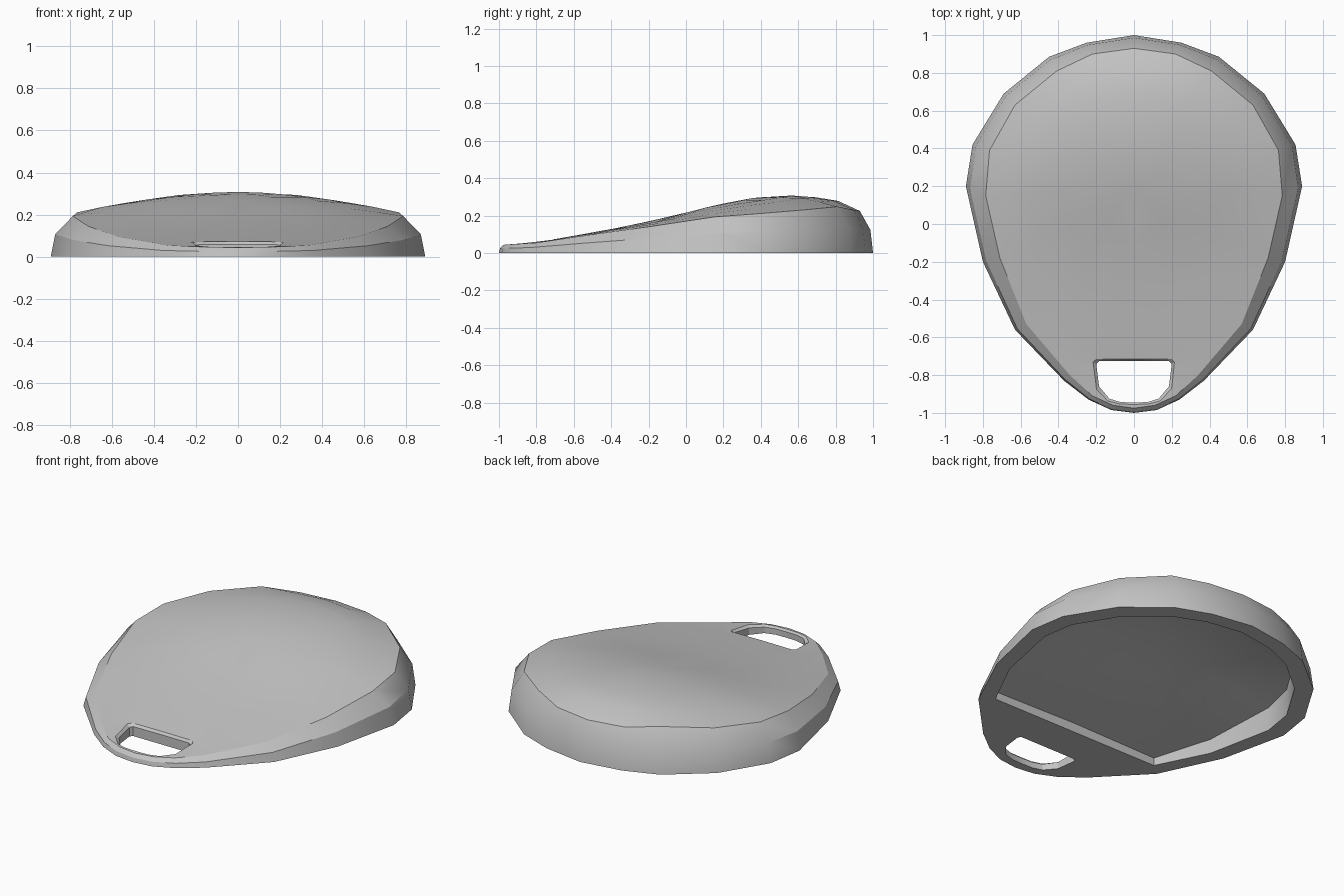
import bpy
import bmesh
import math

default = bpy.data.objects.get("Cube")
if default:
    bpy.data.objects.remove(default, do_unlink=True)

# Half outlines, running from the back to the front
BASE = [(0, 1), (.25, .96), (.45, .885), (.69, .69), (.855, .42), (.89, .2),
        (.8, -.2), (.63, -.56), (.37, -.83), (.24, -.93), (.12, -.985), (0, -1)]
CREASE = [(0, .93), (.22, .9), (.41, .81), (.63, .63), (.765, .39), (.785, .15),
          (.71, -.18), (.57, -.53), (.34, -.8), (.22, -.91), (.11, -.96), (0, -.975)]
CAVITY = [(0, .91), (.22, .875), (.4, .8), (.61, .625), (.76, .38), (.79, .19),
          (.71, -.2), (.56, -.5), (0, -.5)]
HOLE = [(0, -.725), (.185, -.725), (.2, -.74), (.185, -.86), (.13, -.925),
        (.07, -.943), (0, -.945)]
HOLE_RIM = [(0, -.712), (.2, -.712), (.217, -.732), (.2, -.875), (.14, -.938),
            (.075, -.955), (0, -.957)]
CROWN = [(-1, .04), (-.97, .045), (-.78, .06), (-.17, .17), (.1, .245),
         (.35, .295), (.6, .31), (.8, .285), (.93, .225)]
CAMBER = [(-.3, .03), (.15, .1), (.6, .19)]


def interp(table, t):
    if t <= table[0][0]:
        return table[0][1]
    for (a, va), (b, vb) in zip(table, table[1:]):
        if t <= b:
            return va + (vb - va) * (t - a) / (b - a)
    return table[-1][1]


def top_z(x, y):
    return interp(CROWN, y) - interp(CAMBER, y) * x * x


def full(half):
    return half + [(-x, y) for x, y in half[-2:0:-1]]


def ring(points, height):
    return [(x, y, height(x, y)) for x, y in points]


def shrink(points, f, cy):
    return [(x * f, cy + (y - cy) * f) for x, y in points]


def loft(name, rings, tip=None):
    """Join rings of equal length, closing the bottom and the top."""
    bm = bmesh.new()
    rows = [[bm.verts.new(p) for p in r] for r in rings]
    n = len(rows[0])
    for lo, hi in zip(rows, rows[1:]):
        for i in range(n):
            j = (i + 1) % n
            bm.faces.new((lo[i], lo[j], hi[j], hi[i]))
    bm.faces.new(rows[0])
    if tip:
        t = bm.verts.new(tip)
        for i in range(n):
            bm.faces.new((rows[-1][i], rows[-1][(i + 1) % n], t))
    else:
        bm.faces.new(rows[-1])
    bmesh.ops.recalc_face_normals(bm, faces=bm.faces)
    mesh = bpy.data.meshes.new(name)
    bm.to_mesh(mesh)
    bm.free()
    ob = bpy.data.objects.new(name, mesh)
    bpy.context.collection.objects.link(ob)
    return ob


# Egg-shaped shell: rim, rounded side wall, domed top
base, crease = full(BASE), full(CREASE)
mid = [(b[0] * .8 + c[0] * .2, b[1] * .8 + c[1] * .2, top_z(*c) * .55)
       for b, c in zip(base, crease)]
CY = .2
rings = [ring(base, lambda x, y: 0), mid, ring(crease, top_z)]
rings += [ring(shrink(crease, f, CY), top_z) for f in (.84, .68, .5, .25)]
shell = loft("shell", rings, (0, CY, top_z(0, CY)))

# Hollow underside, with a straight front wall
cav = full(CAVITY)
roof = lambda x, y: top_z(x, y) - .055
rings = [ring(cav, lambda x, y: -.1), ring(cav, roof)]
rings += [ring(shrink(cav, f, CY), roof) for f in (.75, .5, .25)]
cavity_cutter = loft("cavity_cutter", rings, (0, CY, roof(0, CY)))

# Strap hole with a chamfered upper rim
hole, rim = full(HOLE), full(HOLE_RIM)
hole_cutter = loft("hole_cutter", [
    ring(hole, lambda x, y: -.1),
    ring(hole, lambda x, y: top_z(x, y) - .012),
    ring(rim, lambda x, y: top_z(x, y) + .002),
    ring(rim, lambda x, y: .3)])

bpy.context.view_layer.objects.active = shell
shell.select_set(True)
for cutter in (cavity_cutter, hole_cutter):
    cutter.hide_render = True
    mod = shell.modifiers.new("cut", 'BOOLEAN')
    mod.operation = 'DIFFERENCE'
    mod.solver = 'EXACT'
    mod.object = cutter
    bpy.ops.object.modifier_apply(modifier=mod.name)
    bpy.data.objects.remove(cutter, do_unlink=True)

# Plain grey finish
grey = bpy.data.materials.new("plain_grey")
grey.use_nodes = True
colour = (.55, .55, .55, 1)
grey.diffuse_color = colour
grey.node_tree.nodes["Principled BSDF"].inputs["Base Color"].default_value = colour
shell.data.materials.clear()
shell.data.materials.append(grey)
bpy.ops.object.shade_smooth_by_angle(angle=math.radians(30))
